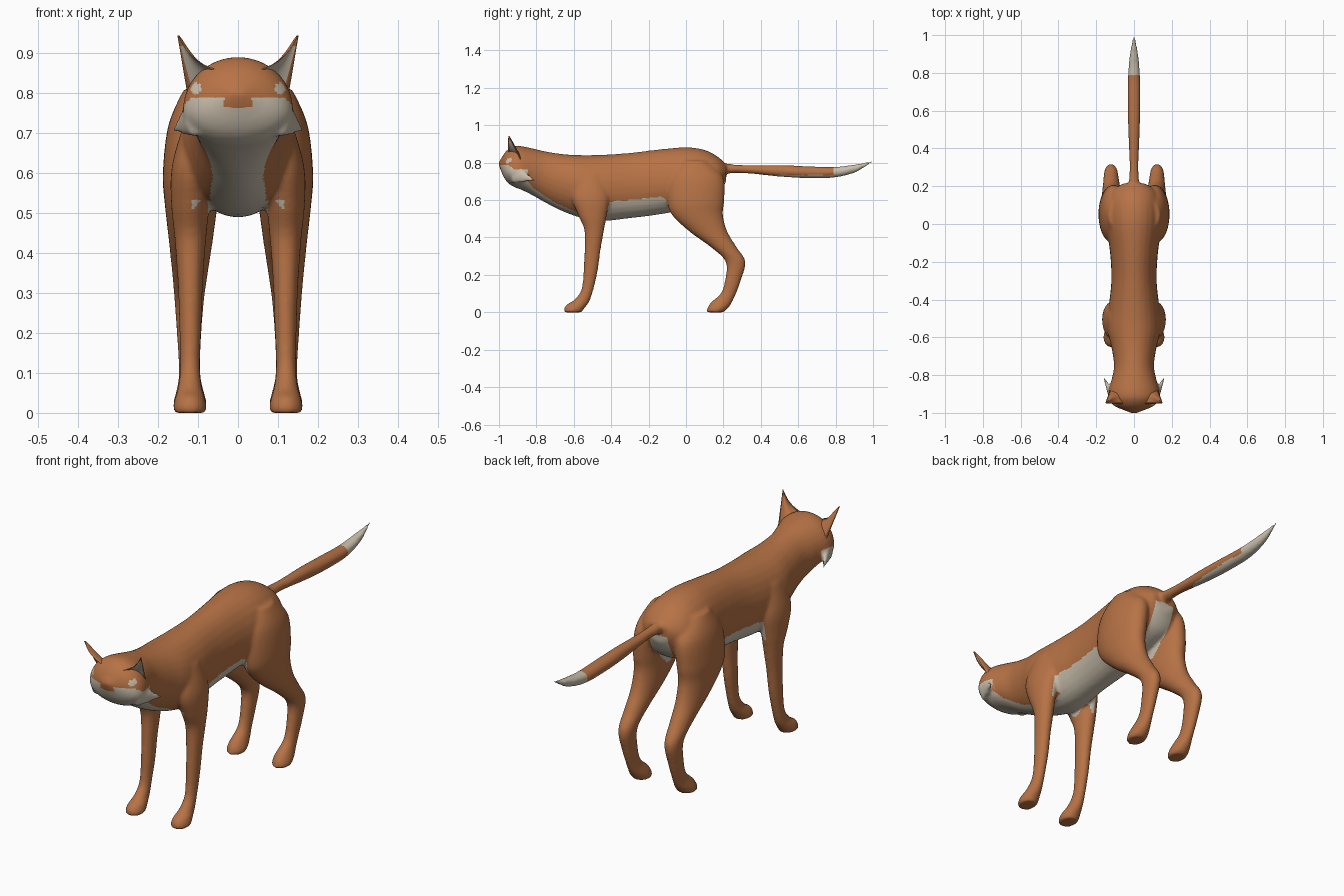
import bpy, bmesh, math
from mathutils import Vector

if "Cube" in bpy.data.objects:
    bpy.data.objects.remove(bpy.data.objects["Cube"])


def material(name, rgb):
    m = bpy.data.materials.new(name)
    m.diffuse_color = (*rgb, 1)
    m.use_nodes = True
    m.node_tree.nodes["Principled BSDF"].inputs["Base Color"].default_value = m.diffuse_color
    return m


ORANGE = material("orange_fur", (0.47, 0.17, 0.06))
PALE = material("pale_fur", (0.60, 0.53, 0.42))


def resample(rows, n=5):
    """Smooth spline through a list of number rows."""
    out = []
    for i in range(len(rows) - 1):
        p = [rows[max(0, min(len(rows) - 1, i + k))] for k in (-1, 0, 1, 2)]
        for j in range(n):
            t = j / n
            out.append([0.5 * (2 * b + (c - a) * t + (2 * a - 5 * b + 4 * c - d) * t * t
                               + (3 * b - a - 3 * c + d) * t ** 3) for a, b, c, d in zip(*p)])
    return out + [list(rows[-1])]


def loft(bm, rings):
    """Skin a closed tube through rings of points and cap both ends."""
    vs = [[bm.verts.new(p) for p in r] for r in rings]
    n = len(vs[0])
    for a, b in zip(vs, vs[1:]):
        for i in range(n):
            bm.faces.new((a[i], a[(i + 1) % n], b[(i + 1) % n], b[i]))
    bm.faces.new(vs[0])
    bm.faces.new(vs[-1])


ANGLES = [2 * math.pi * i / 28 for i in range(28)]


def body_ring(y, top, bot, hw, mid):
    """Upright section, widest at height mid."""
    return [(hw * math.cos(a), y,
             mid + math.sin(a) * ((top - mid) if math.sin(a) > 0 else (mid - bot))) for a in ANGLES]


def leg_ring(side, z, y0, y1, xc, rx):
    """Level section of a leg from y0 to y1."""
    return [(side * (xc + rx * math.cos(a)), (y0 + y1) / 2 + (y1 - y0) / 2 * math.sin(a), z)
            for a in ANGLES]


# y, top, bottom, half width, height of widest point
TORSO = [(-1.0, .806, .785, .018, .796), (-.985, .828, .745, .055, .785), (-.97, .852, .715, .092, .77),
         (-.95, .872, .69, .12, .76), (-.92, .888, .67, .137, .755), (-.88, .888, .655, .135, .76),
         (-.82, .876, .625, .118, .75), (-.75, .86, .585, .106, .73), (-.66, .846, .54, .118, .70),
         (-.56, .84, .505, .14, .67), (-.45, .842, .488, .135, .66), (-.3, .852, .503, .12, .67),
         (-.15, .87, .522, .127, .68), (0, .882, .55, .148, .69), (.1, .868, .58, .145, .70),
         (.17, .832, .62, .12, .72), (.215, .79, .70, .06, .75)]
TAIL = [(.12, .82, .74, .03, .78), (.22, .795, .742, .027, .768), (.32, .787, .743, .024, .765),
        (.5, .787, .725, .031, .755), (.65, .781, .717, .034, .75), (.79, .777, .72, .032, .75),
        (.9, .79, .745, .022, .77), (.97, .803, .785, .01, .795), (1.005, .812, .806, .004, .809)]
# z, front, back, centre x, half thickness
FRONT_LEG = [(.74, -.58, -.44, .09, .04), (.62, -.61, -.41, .113, .052), (.52, -.577, -.423, .119, .048),
             (.44, -.544, -.438, .119, .04), (.33, -.543, -.457, .119, .032), (.22, -.548, -.472, .119, .028),
             (.12, -.56, -.495, .12, .025), (.065, -.60, -.513, .12, .03), (.04, -.64, -.528, .12, .037),
             (.015, -.653, -.548, .12, .042), (0, -.652, -.558, .12, .04)]
HIND_LEG = [(.81, -.03, .12, .08, .055), (.72, -.09, .2, .102, .072), (.6, -.1, .205, .115, .073),
            (.52, -.075, .198, .117, .066), (.43, .02, .222, .118, .055), (.35, .13, .27, .12, .045),
            (.27, .212, .318, .122, .036), (.17, .208, .294, .122, .029), (.1, .185, .268, .121, .027),
            (.06, .14, .25, .12, .033), (.035, .12, .235, .12, .04), (.012, .111, .215, .12, .042),
            (0, .112, .2, .12, .04)]

# Torso, tail, legs and cheek tufts gathered into one volume
bm = bmesh.new()
for rows in (TORSO, TAIL):
    loft(bm, [body_ring(*r) for r in resample(rows)])
for side in (-1, 1):
    for rows in (FRONT_LEG, HIND_LEG):
        loft(bm, [leg_ring(side, *r) for r in resample(rows)])
    base, tip = Vector((.105, -.93, .745)), Vector((.168, -.795, .703))
    tuft = []
    for k in range(7):
        c, r = base.lerp(tip, k / 6), 1.02 - k / 6
        tuft.append([(side * (c.x + .025 * r * math.cos(a)), c.y, c.z + .055 * r * math.sin(a))
                     for a in ANGLES])
    loft(bm, tuft)
bmesh.ops.recalc_face_normals(bm, faces=bm.faces)
mesh = bpy.data.meshes.new("parts")
bm.to_mesh(mesh)
bm.free()
fox = bpy.data.objects.new("body", mesh)
bpy.context.collection.objects.link(fox)

# Fuse and soften the joints
rm = fox.modifiers.new("fuse", 'REMESH')
rm.mode, rm.voxel_size = 'VOXEL', 0.008
sm = fox.modifiers.new("soften", 'SMOOTH')
sm.factor, sm.iterations = 0.5, 8
deps = bpy.context.evaluated_depsgraph_get()
fused = bpy.data.meshes.new_from_object(fox.evaluated_get(deps))
fox.modifiers.clear()
fox.data = fused
fused.materials.clear()
fused.materials.append(ORANGE)
fused.materials.append(PALE)

# Upper limit of the pale throat along the body
THROAT = [(-1.1, .785), (-.95, .787), (-.89, .75), (-.81, .66), (-.7, .587), (-.57, .53), (-.43, .53)]


def throat(y):
    for (a, za), (b, zb) in zip(THROAT, THROAT[1:]):
        if y <= b:
            return za + (zb - za) * (y - a) / (b - a)
    return 0


def is_pale(c):
    x, y, z = abs(c.x), c.y, c.z
    if y > .79 and z > .6:                       # tail tip
        return True
    if y < -.9 and math.hypot((x - .105) / .013, (z - .81) / .015) < 1:   # eyes
        return True
    if y < -.9 and x < .034 and z > .762:        # nose
        return False
    if y < -.8 and x > .125 and z < .765:        # cheek tufts
        return True
    if y < -.43:                                 # muzzle, throat and chest
        return z < throat(y) and z > .47 and x < (.2 if y < -.75 else .115 if y < -.57 else .075)
    if y < -.03:                                 # belly
        return .47 < z < .588 + .1 * (y + .43) and x < .125 - .12 * max(0, y + .2)
    return .47 < z < .735 and x < .05            # under the rump


for p in fused.polygons:
    p.use_smooth = True
    p.material_index = int(is_pale(p.center))

# Ears: cupped shells opening forward and outward
N, M = 10, 10
for side, label in ((-1, "left"), (1, "right")):
    a, b, tip = Vector((.06, -.953, .86)), Vector((.128, -.88, .805)), Vector((.152, -.95, .947))
    back = Vector((-.7, .7, .1)).normalized()
    bm = bmesh.new()

    def shell(bulge):
        grid = []
        for j in range(M + 1):
            v = j / M * .97
            row = []
            for i in range(N + 1):
                u = i / N
                p = a.lerp(b, u).lerp(tip, v)
                p += back * (bulge * 4 * u * (1 - u) * (1 - v) ** .6)
                p += Vector((.010, 0, -.012)) * (math.sin(math.pi * v) * (1 - u))
                row.append(bm.verts.new((side * p.x, p.y, p.z)))
            grid.append(row)
        return grid

    for bulge, inner in ((.04, False), (.022, True)):
        g = shell(bulge)
        for j in range(M):
            for i in range(N):
                quad = (g[j][i], g[j][i + 1], g[j + 1][i + 1], g[j + 1][i])
                f = bm.faces.new(quad if (side > 0) == inner else quad[::-1])
                f.smooth = True
                f.material_index = int(inner and 0 < i < N - 1 and j < M - 2)
    bmesh.ops.remove_doubles(bm, verts=bm.verts, dist=0.0005)
    mesh = bpy.data.meshes.new(label + "_ear")
    bm.to_mesh(mesh)
    bm.free()
    mesh.materials.append(ORANGE)
    mesh.materials.append(PALE)
    bpy.context.collection.objects.link(bpy.data.objects.new(label + "_ear", mesh))
